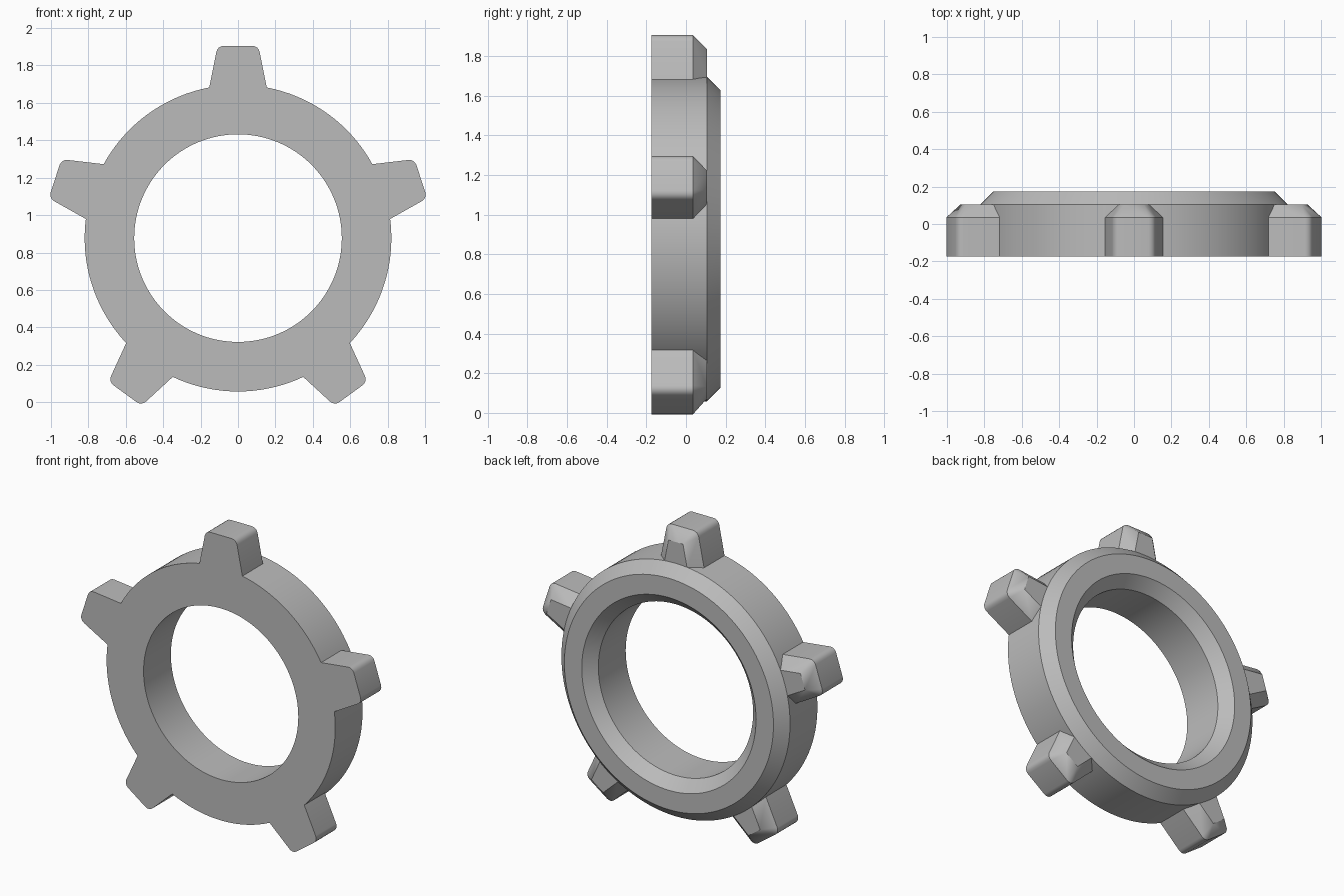
import bpy, bmesh, math
from mathutils import Matrix, Vector

cube = bpy.data.objects.get("Cube")
if cube:
    bpy.data.objects.remove(cube)

CENTER = Vector((0, 0, 0.877))
FRONT, BACK, CHAMFER = -0.175, 0.175, 0.07
SHOULDER = BACK - CHAMFER
OUTER, INNER, TIP = 0.82, 0.555, 1.028
SEGMENTS, TEETH = 128, 5

grey = bpy.data.materials.new("plain grey")
grey.use_nodes = True
colour = (0.5, 0.5, 0.5, 1)
grey.diffuse_color = colour
grey.node_tree.nodes["Principled BSDF"].inputs["Base Color"].default_value = colour


def make_object(name, bm):
    bmesh.ops.remove_doubles(bm, verts=bm.verts, dist=1e-5)
    bmesh.ops.recalc_face_normals(bm, faces=bm.faces)
    mesh = bpy.data.meshes.new(name)
    bm.to_mesh(mesh)
    bm.free()
    mesh.materials.append(grey)
    obj = bpy.data.objects.new(name, mesh)
    bpy.context.collection.objects.link(obj)
    return obj


def bridge(bm, a, b):
    for i in range(len(a)):
        j = (i + 1) % len(a)
        bm.faces.new((a[i], a[j], b[j], b[i]))


# Ring body: a turned profile, chamfered inside and outside at the back
profile = [(INNER, FRONT), (OUTER, FRONT), (OUTER, SHOULDER),
           (OUTER - CHAMFER, BACK), (INNER + CHAMFER, BACK), (INNER, SHOULDER)]
bm = bmesh.new()
loops = []
for r, y in profile:
    angles = [2 * math.pi * i / SEGMENTS for i in range(SEGMENTS)]
    loops.append([bm.verts.new(CENTER + Vector((r * math.sin(a), y, r * math.cos(a))))
                  for a in angles])
for i, loop in enumerate(loops):
    bridge(bm, loop, loops[(i + 1) % len(loops)])
ring = make_object("toothed_ring", bm)

# Tooth outline: tapered sides and rounded tip corners, with its root in the ring
ROOT, SLOPE, ROUND = 0.70, 0.2, 0.04
tilt = math.atan(SLOPE)


def half_width(u):
    return 0.153 + SLOPE * (0.81 - u)


def half_outline():
    """Pairs of (outline point, matching point on the inset back face)."""
    inset = CHAMFER / math.cos(tilt)
    pairs = [((half_width(ROOT), ROOT), (half_width(ROOT) - inset, ROOT))]
    cu = TIP - ROUND
    cx = half_width(cu) - ROUND / math.cos(tilt)
    corner = (half_width(TIP - CHAMFER) - inset, TIP - CHAMFER)
    for i in range(5):
        a = tilt + (math.pi / 2 - tilt) * i / 4
        pairs.append(((cx + ROUND * math.cos(a), cu + ROUND * math.sin(a)), corner))
    return pairs


right = half_outline()
outline = right + [((-p[0], p[1]), (-q[0], q[1])) for p, q in reversed(right)]

bm = bmesh.new()
for k in range(TEETH):
    turn = Matrix.Rotation(2 * math.pi * k / TEETH, 3, 'Y')
    layers = []
    for y, side in ((FRONT, 0), (SHOULDER - CHAMFER, 0), (SHOULDER, 1)):
        layers.append([bm.verts.new(CENTER + turn @ Vector((p[side][0], y, p[side][1])))
                       for p in outline])
    bridge(bm, layers[0], layers[1])
    bridge(bm, layers[1], layers[2])
    bm.faces.new(layers[0])
    back = [layers[2][i] for i in (0, 1, -2, -1)]
    bm.faces.new(back)
teeth = make_object("teeth", bm)
teeth.hide_render = True

# Fuse the teeth with the ring
union = ring.modifiers.new("fuse teeth", 'BOOLEAN')
union.operation = 'UNION'
union.solver = 'EXACT'
union.object = teeth
bpy.ops.object.select_all(action='DESELECT')
ring.select_set(True)
bpy.context.view_layer.objects.active = ring
bpy.ops.object.modifier_apply(modifier=union.name)
bpy.data.objects.remove(teeth)
bpy.ops.object.shade_smooth_by_angle(angle=math.radians(30))
